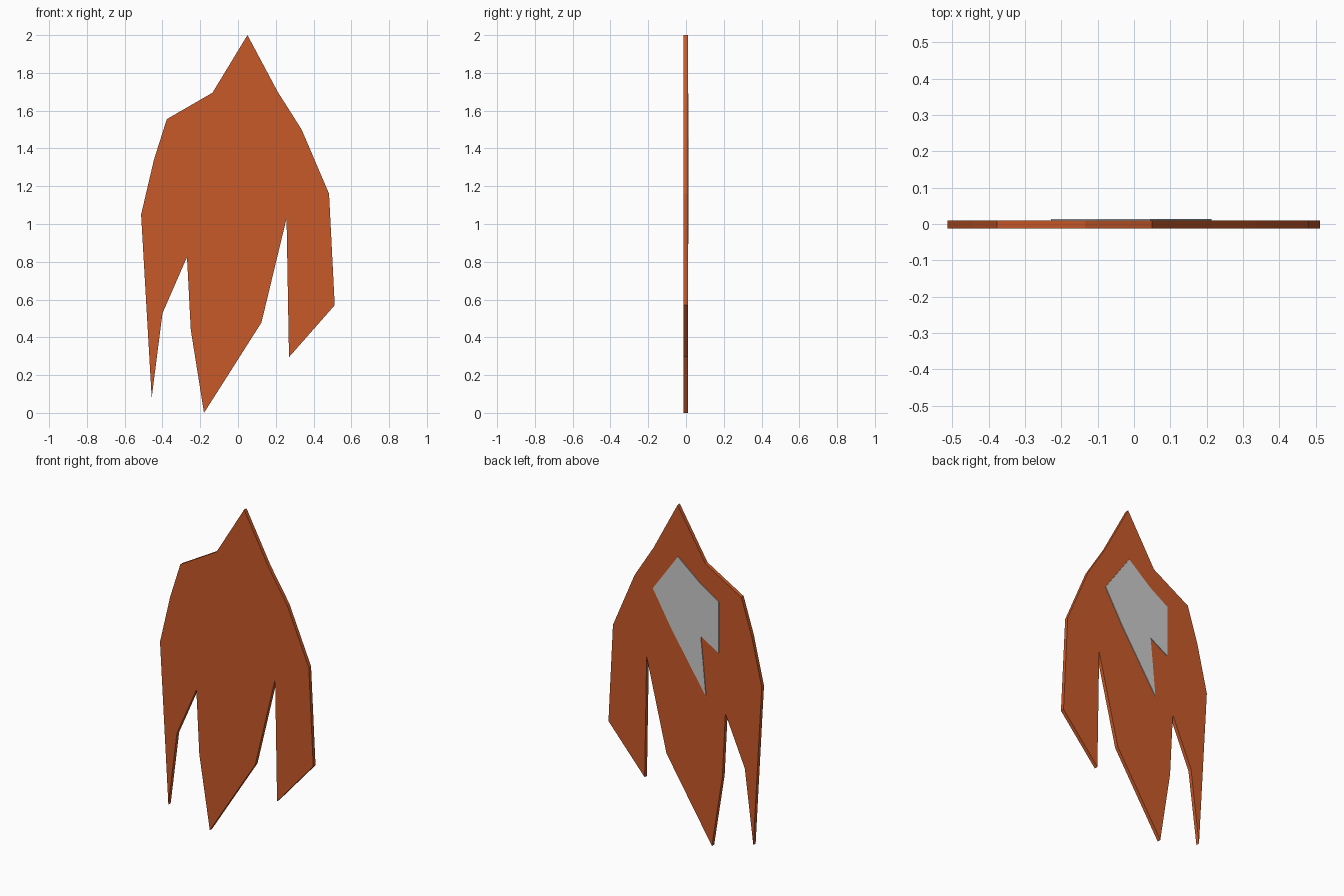
import bpy, bmesh
from mathutils import Vector

if "Cube" in bpy.data.objects:
    bpy.data.objects.remove(bpy.data.objects["Cube"])


def plate(name, outline, y_front, y_back):
    """Extrude an x/z outline into a flat plate between two y values."""
    bm = bmesh.new()
    face = bm.faces.new([bm.verts.new((x, y_front, z)) for x, z in outline])
    grown = bmesh.ops.extrude_face_region(bm, geom=[face], use_keep_orig=True)
    moved = [v for v in grown["geom"] if isinstance(v, bmesh.types.BMVert)]
    bmesh.ops.translate(bm, verts=moved, vec=Vector((0, y_back - y_front, 0)))
    bmesh.ops.recalc_face_normals(bm, faces=bm.faces[:])
    mesh = bpy.data.meshes.new(name)
    bm.to_mesh(mesh)
    bm.free()
    obj = bpy.data.objects.new(name, mesh)
    bpy.context.collection.objects.link(obj)
    return obj


# ragged orange body: peak, left shoulder, three lower points, right side
body_outline = [
    (0.05, 2.0), (-0.135, 1.695), (-0.377, 1.555), (-0.445, 1.34),
    (-0.513, 1.05), (-0.457, 0.08), (-0.4, 0.527), (-0.27, 0.825),
    (-0.25, 0.44), (-0.18, 0.0), (0.124, 0.478), (0.257, 1.03),
    (0.27, 0.295), (0.512, 0.57), (0.482, 1.16), (0.337, 1.5), (0.21, 1.7),
]
body = plate("flame_body", body_outline, -0.0125, 0.0095)
orange = bpy.data.materials.new("orange")
orange.diffuse_color = (0.58, 0.1, 0.022, 1)
orange.use_nodes = True
orange.node_tree.nodes["Principled BSDF"].inputs["Base Color"].default_value = orange.diffuse_color
body.data.materials.append(orange)

# thin grey patch on the back
patch_outline = [
    (0.045, 1.69), (-0.108, 1.565), (-0.228, 1.49), (-0.228, 1.18),
    (-0.108, 1.25), (-0.142, 0.895), (0.09, 1.245), (0.213, 1.455),
]
plate("back_patch", patch_outline, 0.009, 0.0135)
